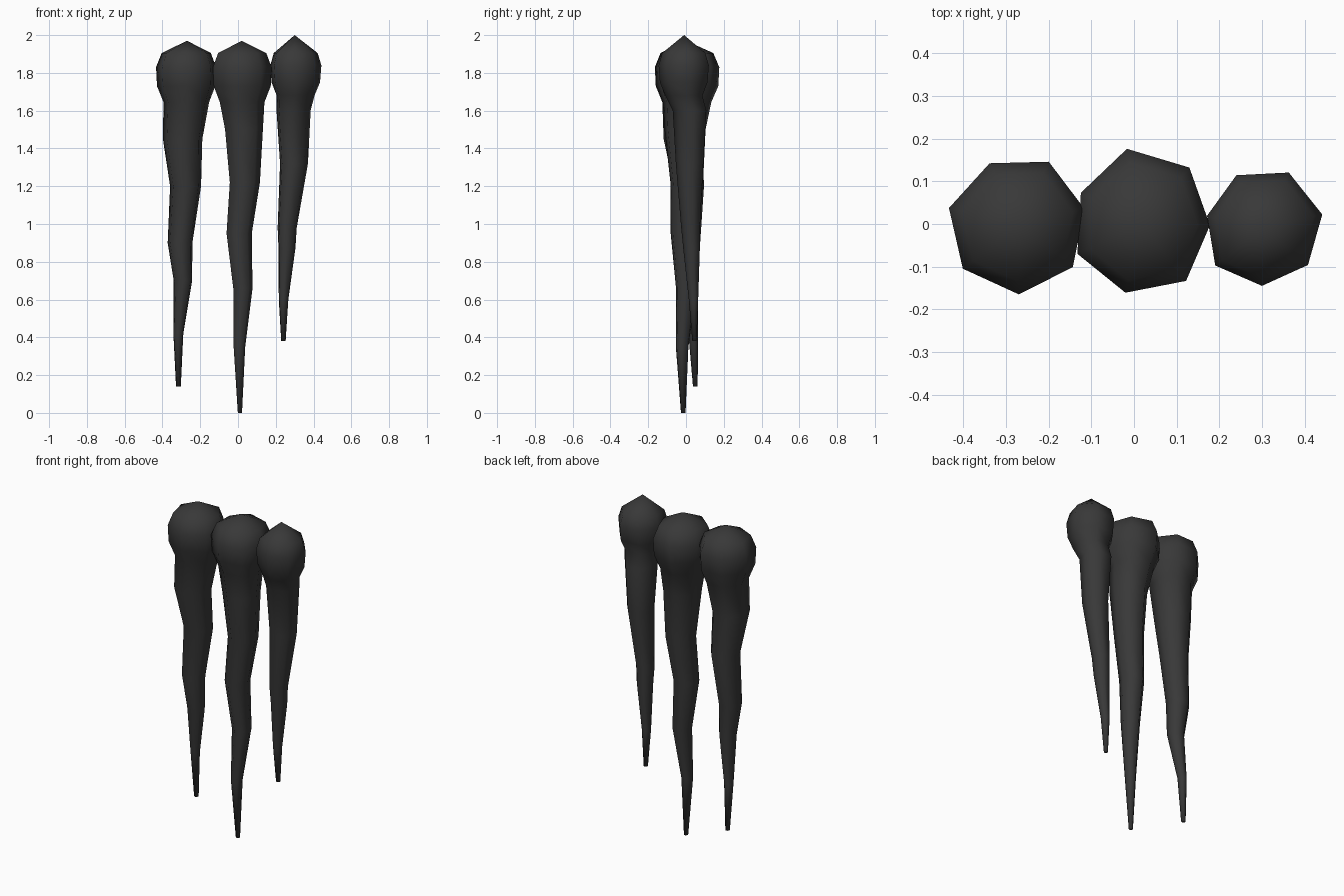
import bpy
import bmesh
from math import cos, sin, radians
from mathutils import Vector

cube = bpy.data.objects.get("Cube")
if cube:
    bpy.data.objects.remove(cube)

SIDES = 7

# One dark colour for everything
dark = bpy.data.materials.new("charcoal")
dark.use_nodes = True
colour = (0.04, 0.04, 0.04, 1)
dark.diffuse_color = colour
dark.node_tree.nodes["Principled BSDF"].inputs["Base Color"].default_value = colour


def spike(name, apex, start, radii, knob, shaft):
    """Loft a knob and a wavy tapering shaft; radii give the uneven outline."""
    bm = bmesh.new()
    mean = sum(radii) / SIDES
    spokes = []
    for i, r in enumerate(radii):
        a = radians(start + 360 * i / SIDES)
        spokes.append(Vector((cos(a), sin(a), 0)) * r / mean)

    cx, cy = apex[:2]
    levels = [(cx, cy, z, mean * s) for z, s in knob] + shaft
    rings = [[bm.verts.new(Vector((x, y, z)) + s * r) for s in spokes]
             for x, y, z, r in levels]

    # Pointed cap, side walls, blunt tip
    top = bm.verts.new(apex)
    for i in range(SIDES):
        j = (i + 1) % SIDES
        bm.faces.new((top, rings[0][i], rings[0][j]))
        for upper, lower in zip(rings, rings[1:]):
            bm.faces.new((upper[i], lower[i], lower[j], upper[j]))
    bm.faces.new(rings[-1][::-1])
    bmesh.ops.recalc_face_normals(bm, faces=bm.faces)

    mesh = bpy.data.meshes.new(name)
    bm.to_mesh(mesh)
    bm.free()
    mesh.materials.append(dark)
    mesh.shade_smooth()
    obj = bpy.data.objects.new(name, mesh)
    bpy.context.collection.objects.link(obj)


# Knob levels: height and share of the full radius
round_knob = [(1.905, 0.82), (1.83, 1), (1.73, 0.97), (1.645, 0.76)]
small_knob = [(1.905, 0.86), (1.84, 1), (1.75, 0.95), (1.68, 0.74)]

# Shaft levels: x, y, z, radius
spike("right_spike", (-0.27, 0, 1.97), -90,
      [0.165, 0.162, 0.158, 0.162, 0.158, 0.168, 0.168], round_knob,
      [(-0.29, -0.01, 1.45, 0.107), (-0.275, 0.02, 1.2, 0.084),
       (-0.305, 0.015, 0.9, 0.067), (-0.29, 0.015, 0.7, 0.05),
       (-0.315, 0.04, 0.42, 0.027), (-0.315, 0.05, 0.14, 0.013)])

spike("middle_spike", (0.02, 0, 1.97), -104,
      [0.166, 0.168, 0.158, 0.172, 0.18, 0.162, 0.168], round_knob,
      [(0.03, -0.01, 1.5, 0.108), (0.035, 0, 1.22, 0.086),
       (0.005, -0.012, 0.95, 0.072), (0.025, 0, 0.66, 0.055),
       (0.007, -0.022, 0.35, 0.033), (0.01, -0.015, 0, 0.012)])

spike("left_spike", (0.3, -0.01, 2), -90,
      [0.135, 0.138, 0.145, 0.145, 0.138, 0.132, 0.14], small_knob,
      [(0.29, 0.02, 1.6, 0.093), (0.293, 0.02, 1.32, 0.076),
       (0.258, 0.025, 0.98, 0.052), (0.257, 0.03, 0.87, 0.046),
       (0.24, 0.04, 0.6, 0.026), (0.24, 0.045, 0.38, 0.012)])
